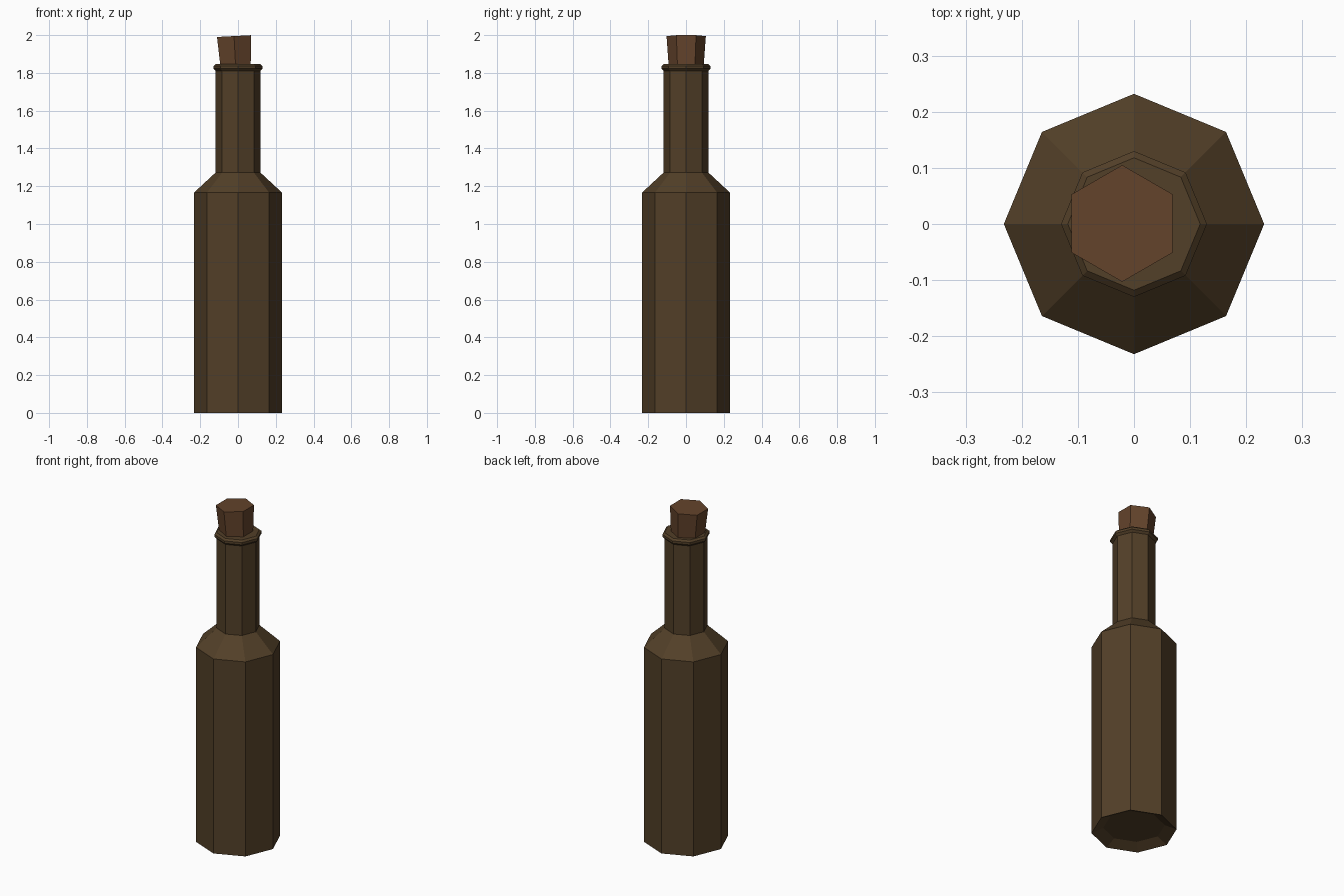
import bpy, bmesh
from math import sin, cos, pi, radians
from mathutils import Matrix

if "Cube" in bpy.data.objects:
    bpy.data.objects.remove(bpy.data.objects["Cube"])


def material(name, color):
    m = bpy.data.materials.new(name)
    m.diffuse_color = color
    m.use_nodes = True
    m.node_tree.nodes["Principled BSDF"].inputs["Base Color"].default_value = m.diffuse_color
    return m


def lathe(name, profile, sides, mat, start=0.0, matrix=None):
    """Faceted solid of revolution from (radius, z) points, capped at both ends."""
    bm = bmesh.new()
    rings = [[bm.verts.new((r * cos(start + 2 * pi * i / sides),
                            r * sin(start + 2 * pi * i / sides), z))
              for i in range(sides)] for r, z in profile]
    for a, b in zip(rings, rings[1:]):
        for i in range(sides):
            j = (i + 1) % sides
            bm.faces.new((a[i], a[j], b[j], b[i]))
    bm.faces.new(rings[0][::-1])
    bm.faces.new(rings[-1])
    bmesh.ops.recalc_face_normals(bm, faces=bm.faces)
    if matrix:
        bm.transform(matrix)
    mesh = bpy.data.meshes.new(name)
    bm.to_mesh(mesh)
    bm.free()
    mesh.materials.append(mat)
    ob = bpy.data.objects.new(name, mesh)
    bpy.context.collection.objects.link(ob)
    return ob


glass = material("brown_glass", (0.085, 0.05, 0.021, 1))
cork_mat = material("cork", (0.125, 0.056, 0.024, 1))

# Bottle: recessed base, body, shoulder, neck and lip
lathe("bottle", [(0.168, 0.03), (0.232, 0.0), (0.232, 1.167), (0.118, 1.273),
                 (0.118, 1.81), (0.13, 1.822), (0.13, 1.836), (0.118, 1.846)],
      8, glass)

# Cork: tapered hexagon leaning slightly to the left
lean = Matrix.Translation((-0.013, 0.001, 1.84)) @ Matrix.Rotation(radians(-3), 4, 'Y')
lathe("cork", [(0.09, -0.04), (0.104, 0.155)], 6, cork_mat, pi / 6, lean)
